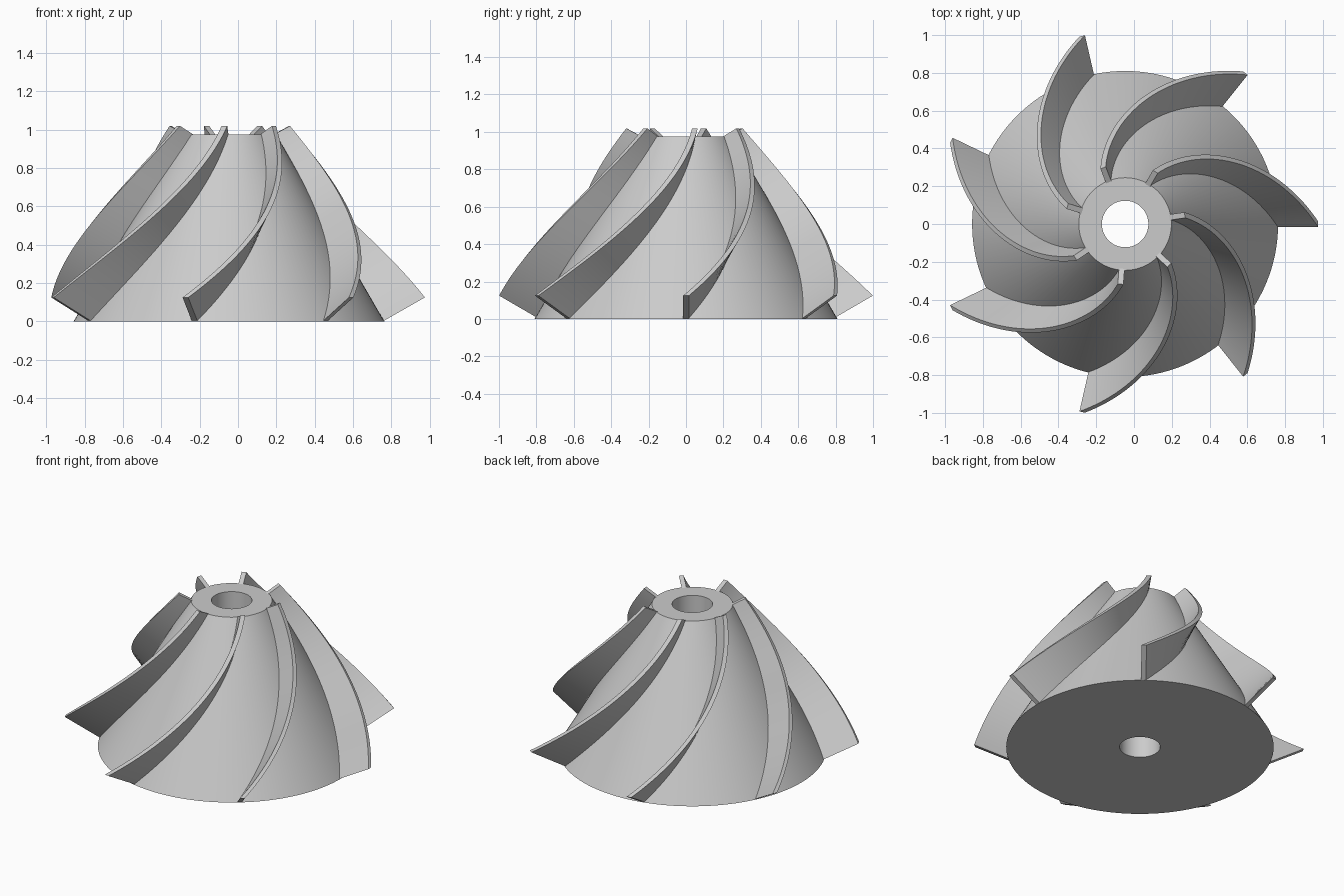
import bpy, bmesh, math

if "Cube" in bpy.data.objects:
    bpy.data.objects.remove(bpy.data.objects["Cube"])

CX = -0.047                      # shaft axis position in x
R0, R1, H = 0.81, 0.245, 0.975   # hub base radius, top radius, height
BORE = 0.123
BLADES, SWEEP = 7, math.radians(60)
HALF_T = 0.015                   # half blade thickness
STEPS = 40

metal = bpy.data.materials.new("light grey metal")
metal.diffuse_color = (0.6, 0.6, 0.6, 1)
metal.use_nodes = True
metal.node_tree.nodes["Principled BSDF"].inputs["Base Color"].default_value = metal.diffuse_color


def finish(name, bm):
    bmesh.ops.recalc_face_normals(bm, faces=bm.faces)
    mesh = bpy.data.meshes.new(name)
    bm.to_mesh(mesh)
    bm.free()
    mesh.materials.append(metal)
    ob = bpy.data.objects.new(name, mesh)
    ob.location.x = CX
    bpy.context.collection.objects.link(ob)
    bpy.ops.object.select_all(action='DESELECT')
    ob.select_set(True)
    bpy.context.view_layer.objects.active = ob
    bpy.ops.object.shade_smooth_by_angle(angle=math.radians(30))
    return ob


def loft(bm, rings, close_rings):
    """Join rings of points with quads; cap the ends or close the loop."""
    rows = [[bm.verts.new(p) for p in ring] for ring in rings]
    n = len(rows[0])
    pairs = list(zip(rows, rows[1:]))
    if close_rings:
        pairs.append((rows[-1], rows[0]))
    else:
        bm.faces.new(rows[0])
        bm.faces.new(rows[-1])
    for a, b in pairs:
        for i in range(n):
            j = (i + 1) % n
            bm.faces.new((a[i], a[j], b[j], b[i]))


# Conical hub with a through bore
bm = bmesh.new()
profile = [(R0, 0), (R1, H), (BORE, H), (BORE, 0)]
SEG = 128
loft(bm, [[(r * math.cos(a), r * math.sin(a), z) for r, z in profile]
          for a in (2 * math.pi * k / SEG for k in range(SEG))], True)
finish("hub", bm)

# Swept blades: stand square to the cone, tall at the base, low at the top
for k in range(BLADES):
    rings = []
    for s in range(STEPS + 1):
        t = s / STEPS
        ang = 2 * math.pi * k / BLADES + SWEEP * t
        r_in, z_in = R0 + (R1 - R0) * t, H * t
        height = 0.244 + (0.086 - 0.244) * t
        r_out, z_out = r_in + height * 0.865, z_in + height * 0.51
        r_in -= 0.008            # root sunk slightly into the hub
        c, sn = math.cos(ang), math.sin(ang)
        rings.append([(r * c - w * sn, r * sn + w * c, z)
                      for r, w, z in ((r_in, -HALF_T, z_in), (r_out, -HALF_T, z_out),
                                      (r_out, HALF_T, z_out), (r_in, HALF_T, z_in))])
    bm = bmesh.new()
    loft(bm, rings, False)
    finish(f"blade_{k + 1}", bm)
